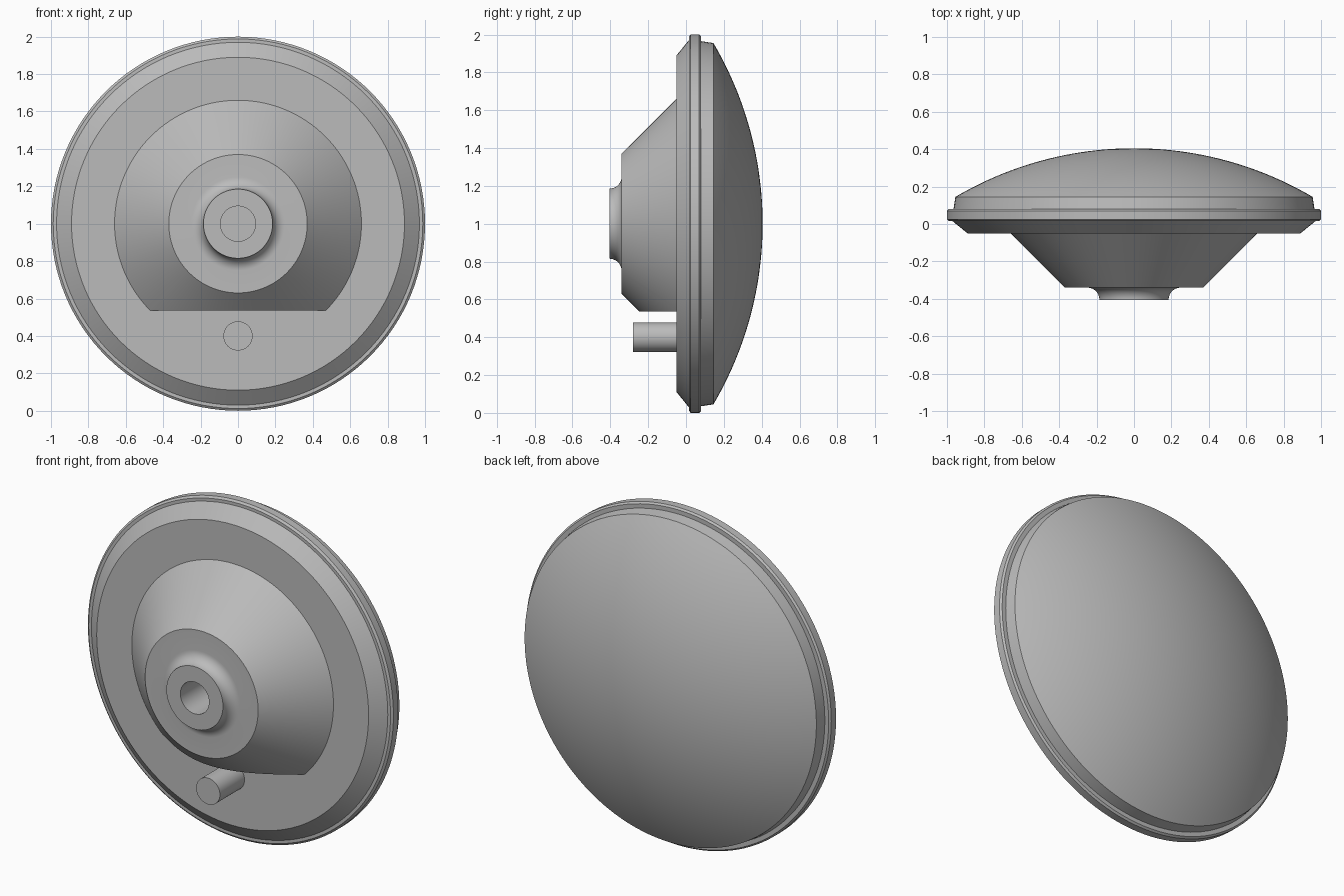
import bpy
import bmesh
import math
from mathutils import Vector

cube = bpy.data.objects.get("Cube")
if cube:
    bpy.data.objects.remove(cube, do_unlink=True)

grey = bpy.data.materials.new("plain_grey")
grey.use_nodes = True
colour = (0.5, 0.5, 0.5, 1)
grey.diffuse_color = colour
grey.node_tree.nodes["Principled BSDF"].inputs["Base Color"].default_value = colour


def lathe(name, profile, centre_z=1.0, steps=128, cut_z=None):
    """Spin (radius, y) points about a front-to-back axis; optionally trim below cut_z."""
    bm = bmesh.new()
    verts = [bm.verts.new((r, y, centre_z)) for r, y in profile]
    edges = [bm.edges.new(pair) for pair in zip(verts, verts[1:])]
    bmesh.ops.spin(bm, geom=verts + edges, cent=(0, 0, centre_z), axis=(0, 1, 0),
                   angle=math.tau, steps=steps, use_merge=True)
    bmesh.ops.remove_doubles(bm, verts=bm.verts, dist=1e-5)
    if cut_z is not None:
        cut = bmesh.ops.bisect_plane(bm, geom=bm.verts[:] + bm.edges[:] + bm.faces[:],
                                     plane_co=Vector((0, 0, cut_z)),
                                     plane_no=Vector((0, 0, 1)), clear_inner=True)
        rim = [e for e in cut["geom_cut"] if isinstance(e, bmesh.types.BMEdge)]
        bmesh.ops.holes_fill(bm, edges=rim, sides=0)
    bmesh.ops.recalc_face_normals(bm, faces=bm.faces)
    mesh = bpy.data.meshes.new(name)
    bm.to_mesh(mesh)
    bm.free()
    mesh.materials.append(grey)
    obj = bpy.data.objects.new(name, mesh)
    bpy.context.collection.objects.link(obj)
    bpy.ops.object.select_all(action='DESELECT')
    obj.select_set(True)
    bpy.context.view_layer.objects.active = obj
    bpy.ops.object.shade_smooth_by_angle(angle=math.radians(25))
    return obj


# Domed disc: spherical back, stepped rim, bevelled flat front
edge_r, edge_y, top_y = 0.955, 0.145, 0.405
sag = top_y - edge_y
ball = (edge_r ** 2 + sag ** 2) / (2 * sag)
sweep = math.asin(edge_r / ball)
dome = []
for i in range(25):
    a = sweep * i / 24
    dome.append((ball * math.sin(a), top_y - ball * (1 - math.cos(a))))
rim = [(0.965, 0.08), (0.99, 0.08), (1, 0.07), (1, 0.025), (0.988, 0.015),
       (0.97, 0.015), (0.89, -0.05), (0, -0.05)]
lathe("domed_disc", dome + rim)

# Conical hub: bored neck, concave fillet, cone with a flat underside
fillet = []
for i in range(11):
    a = math.pi / 2 * i / 10
    fillet.append((0.25 - 0.065 * math.cos(a), -0.405 + 0.065 * math.sin(a)))
bore = [(0, -0.1), (0.094, -0.1), (0.094, -0.405)]
cone = [(0.37, -0.34), (0.66, -0.05), (0.66, -0.04), (0, -0.04)]
lathe("conical_hub", bore + fillet + cone, cut_z=0.535)

# Locating pin below the hub
lathe("locating_pin", [(0, -0.28), (0.078, -0.28), (0.078, -0.04), (0, -0.04)],
      centre_z=0.4, steps=48)
